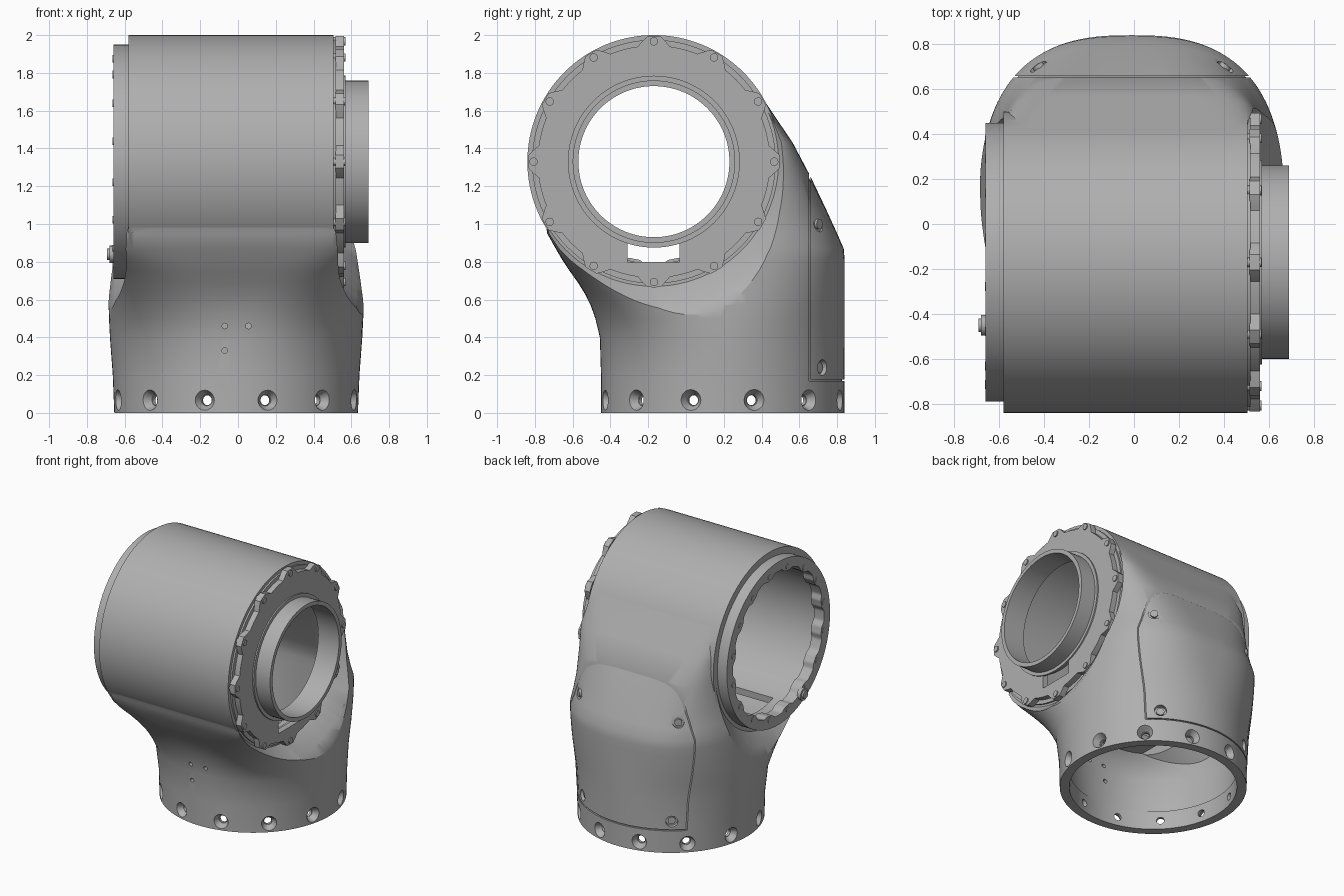
import bpy, bmesh, math
from mathutils import Vector

cube = bpy.data.objects.get("Cube")
if cube:
    bpy.data.objects.remove(cube, do_unlink=True)

grey = bpy.data.materials.new("cast_grey")
grey.use_nodes = True
COLOUR = (0.43, 0.43, 0.43, 1)
grey.diffuse_color = COLOUR
grey.node_tree.nodes["Principled BSDF"].inputs["Base Color"].default_value = COLOUR

AY, AZ = -0.17, 1.33       # axis of the horizontal barrel
BX, BY = -0.01, 0.193      # centre of the vertical base


def finish(name, bm):
    bmesh.ops.recalc_face_normals(bm, faces=bm.faces)
    mesh = bpy.data.meshes.new(name)
    bm.to_mesh(mesh)
    bm.free()
    mesh.materials.append(grey)
    ob = bpy.data.objects.new(name, mesh)
    bpy.context.collection.objects.link(ob)
    return ob


def add_cone(bm, p0, p1, r0, r1, n):
    p0, p1 = Vector(p0), Vector(p1)
    mat = (p1 - p0).to_track_quat('Z', 'Y').to_matrix().to_4x4()
    mat.translation = (p0 + p1) / 2
    bmesh.ops.create_cone(bm, cap_ends=True, segments=n, radius1=r0, radius2=r1,
                          depth=(p1 - p0).length, matrix=mat)


def cones(name, items, n=16):
    bm = bmesh.new()
    for item in items:
        add_cone(bm, *item, n)
    return finish(name, bm)


def barrel(name, x0, x1, r0, r1=None, n=96):
    return cones(name, [((x0, AY, AZ), (x1, AY, AZ), r0, r1 or r0)], n)


def box(name, lo, hi):
    bm = bmesh.new()
    bmesh.ops.create_cube(bm, size=1)
    for v in bm.verts:
        v.co = [(a + b) / 2 + c * (b - a) for a, b, c in zip(lo, hi, v.co)]
    return finish(name, bm)


def on_axis(x, r, a):
    return Vector((x, AY + r * math.sin(a), AZ + r * math.cos(a)))


def bridge(bm, a, b):
    for i in range(len(a)):
        j = (i + 1) % len(a)
        bm.faces.new((a[i], a[j], b[j], b[i]))


def ring(name, x0, x1, outer, inner, n=96):
    """Annular plate whose two edges are radius functions of the angle."""
    bm = bmesh.new()
    loops = []
    for x, f in ((x0, outer), (x1, outer), (x1, inner), (x0, inner)):
        loops.append([bm.verts.new(on_axis(x, f(t), t))
                      for t in (2 * math.pi * i / n for i in range(n))])
    for k in range(4):
        bridge(bm, loops[k], loops[(k + 1) % 4])
    return finish(name, bm)


def combine(ob, tool, op='DIFFERENCE'):
    tool.hide_render = True
    mod = ob.modifiers.new(op, 'BOOLEAN')
    mod.operation, mod.object, mod.solver = op, tool, 'EXACT'
    bpy.context.view_layer.objects.active = ob
    bpy.ops.object.modifier_apply(modifier=mod.name)
    bpy.data.objects.remove(tool, do_unlink=True)


def smooth(ob, angle=30):
    bpy.ops.object.select_all(action='DESELECT')
    ob.select_set(True)
    bpy.context.view_layer.objects.active = ob
    bpy.ops.object.shade_smooth_by_angle(angle=math.radians(angle))


# Neck sections: height, front y, back y, half width, front and back squareness
SECTIONS = [
    (0, -.45, .838, .645, 2, 2), (.2, -.45, .838, .653, 2, 2),
    (.4, -.456, .84, .668, 2.1, 2), (.5, -.48, .84, .673, 2.4, 2.1),
    (.57, -.505, .84, .675, 2.7, 2.2), (.63, -.535, .84, .675, 3.1, 2.3),
    (.69, -.572, .84, .675, 3.6, 2.4), (.75, -.615, .84, .675, 4.3, 2.5),
    (.81, -.655, .84, .673, 5.8, 2.6), (.87, -.69, .835, .67, 8, 2.7),
    (.95, -.735, .80, .66, 10, 2.8), (1.06, -.75, .75, .64, 10, 3.1),
    (1.25, -.75, .66, .61, 10, 4.3), (1.43, -.7, .565, .58, 10, 8),
    (1.66, -.6, .41, .55, 12, 16), (1.78, -.4, .3, .53, 12, 16)]


def neck(name, rows, inset=0, n=128):
    bm = bmesh.new()
    loops = []
    for z, front, back, half, ef, eb in rows:
        loop = []
        for i in range(n):
            t = 2 * math.pi * i / n
            c, s = math.cos(t), math.sin(t)
            e = eb if s > 0 else ef
            px = math.copysign(abs(c) ** (2 / e), c) * (half - inset)
            py = math.copysign(abs(s) ** (2 / e), s) * ((back - front) / 2 - inset)
            loop.append(bm.verts.new((BX + px, (front + back) / 2 + py, z)))
        loops.append(loop)
    for a, b in zip(loops, loops[1:]):
        bridge(bm, a, b)
    bm.faces.new(loops[0])
    bm.faces.new(loops[-1])
    return finish(name, bm)


# Housing: neck relieved around both barrel ends and joined to the barrel
body = neck("elbow_housing", SECTIONS)
combine(body, barrel("relief_left", .505, .74, .66, .88))
combine(body, barrel("relief_left_lip", .57, .74, .66, 1.0))
combine(body, barrel("relief_right", -.575, -.74, .64, .86))
combine(body, barrel("relief_right_lip", -.60, -.74, .62, .96))
combine(body, barrel("barrel", -.58, .505, .67, n=128), 'UNION')

# Hollow interior, keeping a wall behind the reliefs and the barrel front
cavity = neck("neck_cavity", [(.14,) + SECTIONS[1][1:]] + SECTIONS[2:-1], .06)
combine(cavity, barrel("wall_left", .43, .74, .68, 1.04))
combine(cavity, barrel("wall_right", -.49, -.74, .67, 1.0))
combine(cavity, box("wall_front", (-1, -1, .75), (1, -.35, 2)))
combine(body, cavity)
combine(body, barrel("barrel_bore", -.8, .8, .56))
combine(body, cones("base_bore", [((BX, BY, -.1), (BX, BY, .2), .578, .578)], 96))

# Twelve countersunk holes around the base
sinks, shafts = [], []
for k in range(12):
    a = math.radians(15 + 30 * k)
    d = Vector((math.sin(a), math.cos(a), 0))
    c = Vector((BX, BY, .067))
    sinks.append((c + d * .60, c + d * .67, .03, .068))
    shafts.append((c + d * .5, c + d * .7, .027, .027))
combine(body, cones("countersinks", sinks, 20))
combine(body, cones("base_holes", shafts))

# Small front holes
combine(body, cones("front_holes", [((x, -.6, z), (x, -.3, z), .015, .015)
                                    for x, z in ((-.07, .46), (.055, .46), (-.07, .33))]))

# Back access cover: shallow seam grooves and recessed screws
for lo, hi in (((-.8, .652, .17), (.8, .659, 1.4)), ((-.8, .655, .168), (.8, 1, .178))):
    seam = box("seam", lo, hi)
    combine(seam, neck("seam_floor", SECTIONS, .012))
    combine(body, seam)
pockets, heads = [], []
for side in (-1, 1):
    for x, z in ((.375, .24), (.43, 1.0)):
        p = Vector((BX + side * x, .72, z))
        d = Vector((side * .6, .8, 0))
        pockets.append((p - d * .03, p + d * .09, .042, .042))
        heads.append((p - d * .045, p - d * .015, .027, .027))
combine(body, cones("screw_pockets", pockets, 20))
smooth(body)
smooth(cones("cover_screws", heads))


# Lobe weight: 1 at each of n evenly spaced bolts, 0 between them
def lobe(t, n, phase, flat, ramp):
    step = 2 * math.pi / n
    off = abs((t - phase + step / 2) % step - step / 2)
    return max(0, min(1, 1 - (math.degrees(off) - flat) / ramp))


# Scalloped bearing flange with cable notch
flange = ring("scalloped_flange", .515, .56,
              lambda t: .615 + .05 * lobe(t, 12, 0, 3, 5), lambda t: .40, 360)
combine(flange, box("cable_notch", (.4, -.31, .80), (.6, -.035, .925)))
smooth(flange)
smooth(ring("flange_backing", .49, .518, lambda t: .645, lambda t: .54))
smooth(ring("flange_step", .555, .57, lambda t: .455, lambda t: .405))
smooth(ring("bearing_tube", .515, .69, lambda t: .43, lambda t: .40))
bolts = []
for k in range(12):
    a = math.radians(30 * k)
    bolts.append((on_axis(.50, .637, a), on_axis(.568, .637, a), .022, .022))
smooth(cones("flange_bolts", bolts))

# Open end ring on the other side with inward bolt lugs
half = math.pi / 16
smooth(ring("end_ring", -.66, -.575, lambda t: .62,
            lambda t: .547 - .022 * lobe(t, 16, half, 3, 4), 360))
bolts = []
for k in range(16):
    a = half + k * math.pi / 8
    bolts.append((on_axis(-.64, .555, a), on_axis(-.664, .555, a), .02, .02))
smooth(cones("end_ring_bolts", bolts))

# Small plug on the end ring
smooth(cones("end_plug", [((-.65, -.45, .84), (-.68, -.45, .84), .046, .046),
                          ((-.67, -.45, .84), (-.693, -.45, .84), .03, .03)]))
